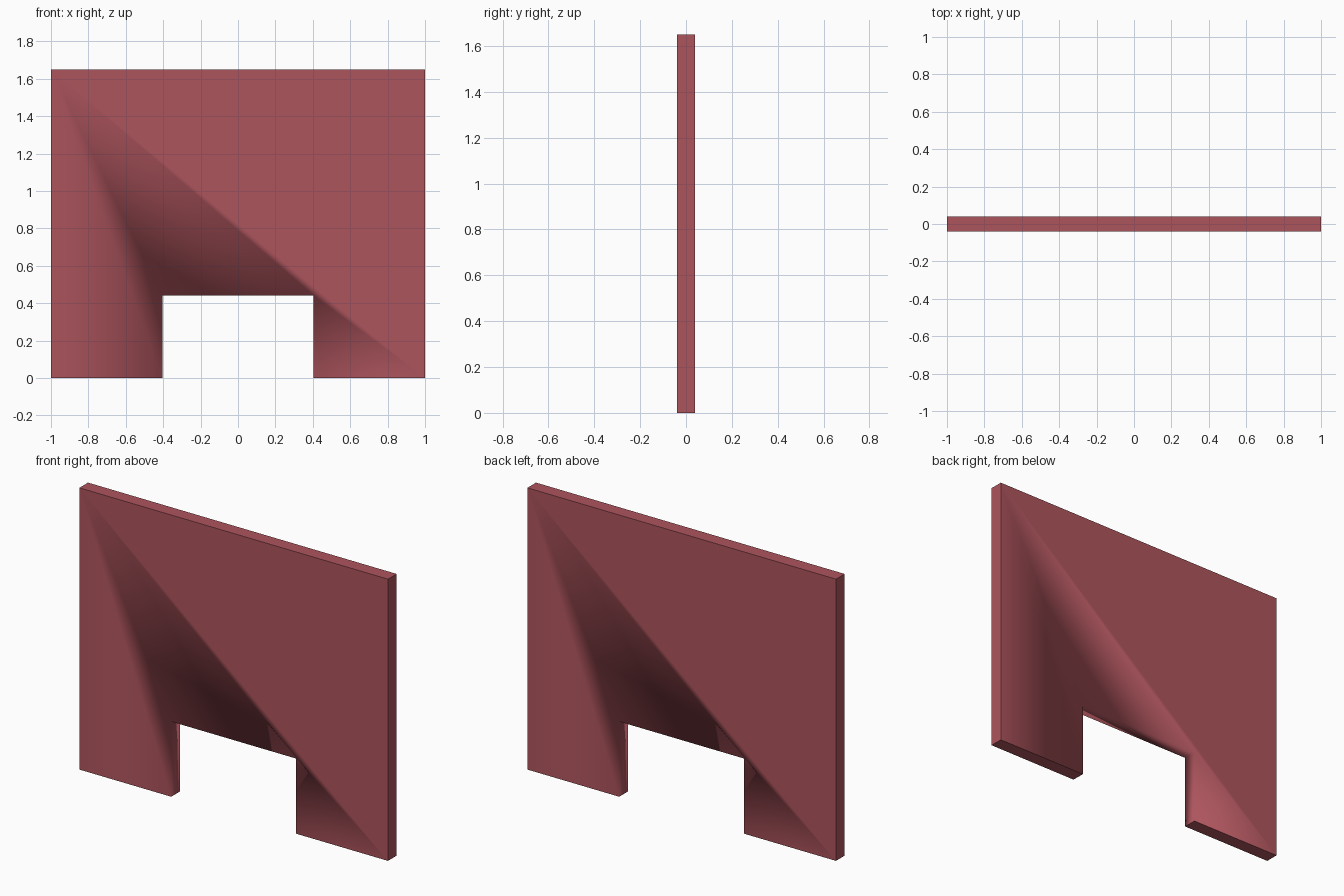
import bpy, bmesh

if "Cube" in bpy.data.objects:
    bpy.data.objects.remove(bpy.data.objects["Cube"])

W, H, D = 1.0, 1.65, 0.04      # half width, height, half thickness
NW, NH = 0.405, 0.44           # notch half width and height

# Right half of the outline, mirrored for the left
half = [(NW, NH), (NW, 0), (W, 0), (W, H)]
outline = half + [(-x, z) for x, z in reversed(half)]

# Notched panel, extruded front to back
bm = bmesh.new()
front = bm.faces.new([bm.verts.new((x, -D, z)) for x, z in outline])
ext = bmesh.ops.extrude_face_region(bm, geom=[front], use_keep_orig=True)
moved = [g for g in ext["geom"] if isinstance(g, bmesh.types.BMVert)]
bmesh.ops.translate(bm, verts=moved, vec=(0, 2 * D, 0))
bmesh.ops.recalc_face_normals(bm, faces=bm.faces)

# Soft shading around the notch, crisp outer edges
for f in bm.faces:
    f.smooth = True
for e in bm.edges:
    in_notch = all(abs(v.co.x) < NW + 0.01 for v in e.verts)
    along_depth = abs(e.verts[0].co.y - e.verts[1].co.y) > D
    e.smooth = in_notch and not along_depth

mesh = bpy.data.meshes.new("notched_panel")
bm.to_mesh(mesh)
bm.free()
panel = bpy.data.objects.new("notched_panel", mesh)
bpy.context.collection.objects.link(panel)

# Muted red
mat = bpy.data.materials.new("muted_red")
mat.diffuse_color = (0.42, 0.09, 0.11, 1)
mat.use_nodes = True
mat.node_tree.nodes["Principled BSDF"].inputs["Base Color"].default_value = mat.diffuse_color
mesh.materials.append(mat)
